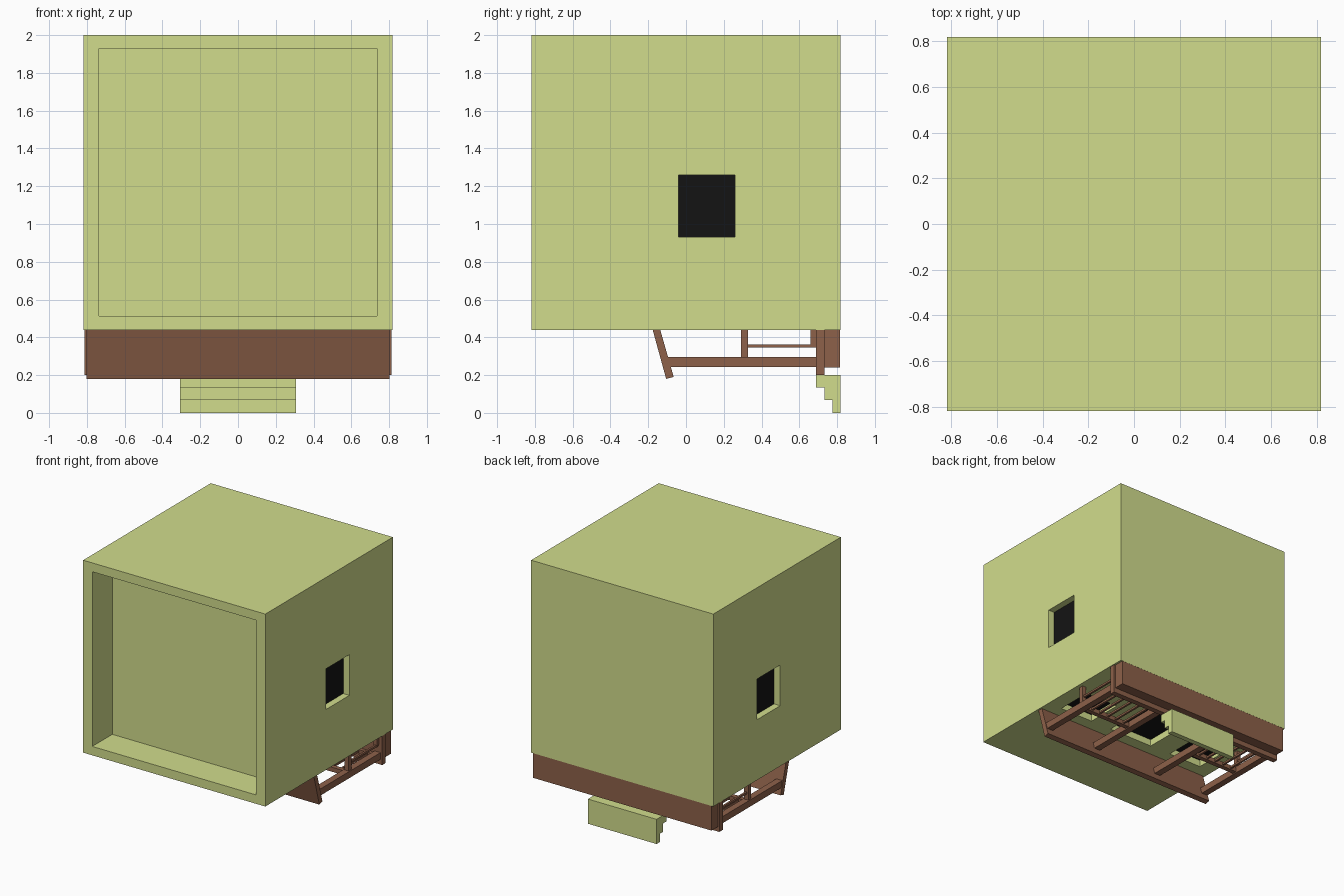
import bpy, bmesh

if "Cube" in bpy.data.objects:
    bpy.data.objects.remove(bpy.data.objects["Cube"])


def material(name, rgb):
    m = bpy.data.materials.new(name)
    m.diffuse_color = (*rgb, 1)
    m.use_nodes = True
    m.node_tree.nodes["Principled BSDF"].inputs["Base Color"].default_value = m.diffuse_color
    return m


GREEN = material("green_paint", (0.64, 0.72, 0.265))
BROWN = material("brown_wood", (0.27, 0.12, 0.068))
BLACK = material("dark_glass", (0.007, 0.007, 0.007))


def boxes(name, spans, mat):
    """One object from several boxes, each (x0, x1, y0, y1, z0, z1)."""
    bm = bmesh.new()
    for x0, x1, y0, y1, z0, z1 in spans:
        for v in bmesh.ops.create_cube(bm, size=1)["verts"]:
            v.co = (x0 if v.co.x < 0 else x1,
                    y0 if v.co.y < 0 else y1,
                    z0 if v.co.z < 0 else z1)
    return finish(name, bm, mat)


def extrude_x(name, profile, half, mat):
    """Extrude a (y, z) profile along x from -half to half."""
    bm = bmesh.new()
    face = bm.faces.new([bm.verts.new((-half, y, z)) for y, z in profile])
    ext = bmesh.ops.extrude_face_region(bm, geom=[face])["geom"]
    for v in ext:
        if isinstance(v, bmesh.types.BMVert):
            v.co.x = half
    return finish(name, bm, mat)


def finish(name, bm, mat):
    bmesh.ops.recalc_face_normals(bm, faces=bm.faces)
    me = bpy.data.meshes.new(name)
    bm.to_mesh(me)
    bm.free()
    if mat:
        me.materials.append(mat)
    ob = bpy.data.objects.new(name, me)
    bpy.context.collection.objects.link(ob)
    return ob


def both(spans):
    """Add the mirror image across x = 0."""
    return spans + [(-b, -a, *rest) for a, b, *rest in spans]


# The house lies on its side: its roof faces -y and its porch faces -z.
H, Z0 = 0.817, 0.44
house = boxes("house_body", [(-H, H, -H, H, Z0, 2.0)], GREEN)

# Roof recess and openings
D = 0.06
side = (-0.04, 0.26, 0.93, 1.26)
front = (0.39, 0.69, -0.04, 0.26)
door = (-0.2, 0.2, -0.04, 0.688)
cuts = [(-0.735, 0.735, -1, -0.56, 0.512, 1.928),
        (*door, Z0 - 0.1, Z0 + D)]
cuts += both([(H - D, 1, *side), (*front, Z0 - 0.1, Z0 + D)])
cutter = boxes("opening_cutter", cuts, GREEN)
mod = house.modifiers.new("openings", "BOOLEAN")
mod.operation, mod.solver, mod.object = "DIFFERENCE", "EXACT", cutter
bpy.context.view_layer.objects.active = house
bpy.ops.object.modifier_apply(modifier=mod.name)
bpy.data.objects.remove(cutter)

# Dark panes at the back of each opening
t = 0.005
boxes("side_window_panes", both([(H - D - t, H - D + t, *side)]), BLACK)
boxes("front_window_panes", both([(*front, Z0 + D - t, Z0 + D + t)]), BLACK)
boxes("door_pane", [(*door, Z0 + D - t, Z0 + D + t)], BLACK)

# Porch floor on its base
boxes("porch_base", [(-0.8, 0.8, 0.73, H - 0.001, 0.24, 0.8)], BROWN)
boxes("porch_floor", [(-0.812, 0.812, 0.688, 0.732, 0.2, 0.8)], BROWN)

# Entry steps
extrude_x("entry_steps", [
    (H, 0), (0.775, 0), (0.775, 0.067), (0.732, 0.067), (0.732, 0.135),
    (0.688, 0.135), (0.688, 0.2), (H, 0.2)], 0.308, GREEN)

# Sloping porch roof
extrude_x("porch_roof", [
    (-0.182, 0.46), (-0.142, 0.46), (-0.065, 0.19), (-0.105, 0.18)],
    0.803, BROWN)

# Porch posts
boxes("porch_posts", both([(x - 0.027, x + 0.027, -0.1, 0.69, 0.243, 0.297)
                           for x in (0.3, 0.77)]), BROWN)

# Railings along the front and sides
boxes("front_rails", both([(0.3, 0.77, 0.29, 0.328, 0.252, 0.288),
                           (0.3, 0.77, 0.66, 0.688, 0.255, 0.285)]), BROWN)
n = 5
xs = [0.3 + 0.47 * (i + 1) / (n + 1) for i in range(n)]
boxes("front_balusters", both([(x - 0.008, x + 0.008, 0.32, 0.67, 0.262, 0.278)
                               for x in xs]), BROWN)
boxes("side_rails", both([(0.752, 0.788, 0.29, 0.328, 0.28, 0.45),
                          (0.755, 0.785, 0.66, 0.69, 0.36, 0.45)]), BROWN)
boxes("side_balusters", both([(0.762, 0.778, 0.32, 0.69, 0.345, 0.361)]), BROWN)
